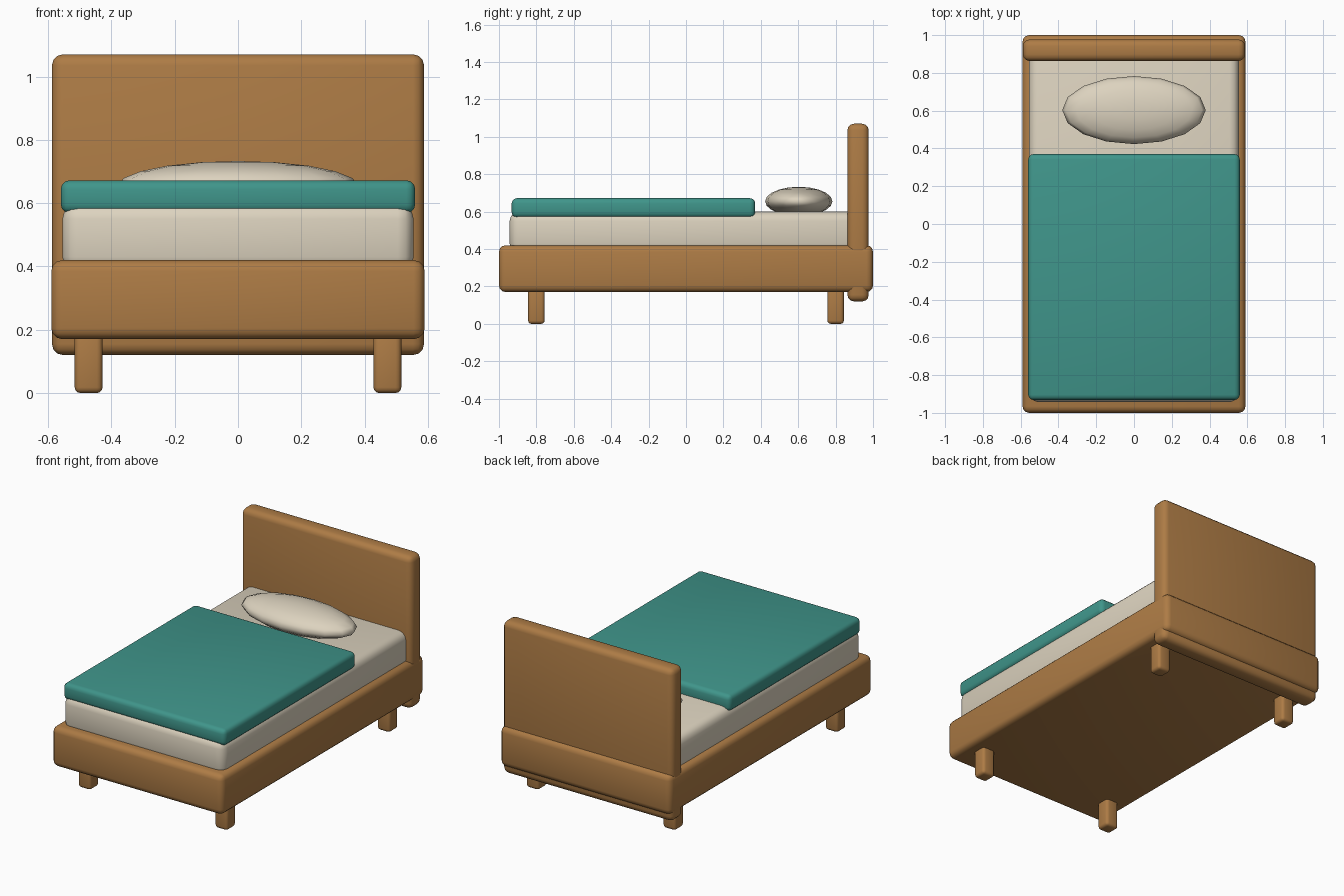
import bpy
import math

cube = bpy.data.objects.get("Cube")
if cube:
    bpy.data.objects.remove(cube, do_unlink=True)


def make_material(name, rgb):
    mat = bpy.data.materials.new(name)
    mat.use_nodes = True
    mat.diffuse_color = (*rgb, 1)
    mat.node_tree.nodes["Principled BSDF"].inputs["Base Color"].default_value = (*rgb, 1)
    return mat


wood = make_material("warm_wood", (0.42, 0.20, 0.06))
linen = make_material("cream_linen", (0.72, 0.65, 0.52))
teal = make_material("teal_cloth", (0.05, 0.30, 0.255))


def finish(obj, name, mat):
    obj.name = name
    obj.data.name = name
    obj.data.materials.append(mat)
    bpy.ops.object.shade_smooth()
    return obj


def rounded_box(name, mat, x, y, z, radius):
    """Box spanning the given (low, high) ranges, with rounded edges."""
    spans = (x, y, z)
    bpy.ops.mesh.primitive_cube_add(size=1, location=[(a + b) / 2 for a, b in spans])
    obj = bpy.context.object
    obj.scale = [b - a for a, b in spans]
    bpy.ops.object.transform_apply(location=False, rotation=False, scale=True)
    bevel = obj.modifiers.new("rounded_edges", "BEVEL")
    bevel.width = radius
    bevel.segments = 3
    return finish(obj, name, mat)


# Wooden frame and headboard
rounded_box("bed_frame", wood, (-0.59, 0.59), (-1.0, 1.0), (0.17, 0.42), 0.035)
rounded_box("headboard", wood, (-0.588, 0.588), (0.863, 0.977), (0.12, 1.07), 0.035)

# Four legs
for side, x in (("left", 0.472), ("right", -0.472)):
    for end, y in (("front", -0.8), ("back", 0.8)):
        rounded_box(f"{end}_{side}_leg", wood, (x - 0.044, x + 0.044),
                    (y - 0.044, y + 0.044), (0, 0.2), 0.018)

# Bedding
rounded_box("mattress", linen, (-0.555, 0.555), (-0.943, 0.94), (0.38, 0.6), 0.05)
rounded_box("blanket", teal, (-0.56, 0.56), (-0.932, 0.37), (0.568, 0.672), 0.028)

# Pillow
bpy.ops.mesh.primitive_uv_sphere_add(segments=16, ring_count=10, radius=1,
                                     location=(0, 0.603, 0.655))
pillow = bpy.context.object
pillow.scale = (0.38, 0.18, 0.078)
bpy.ops.object.transform_apply(location=False, rotation=False, scale=True)
finish(pillow, "pillow", linen)
